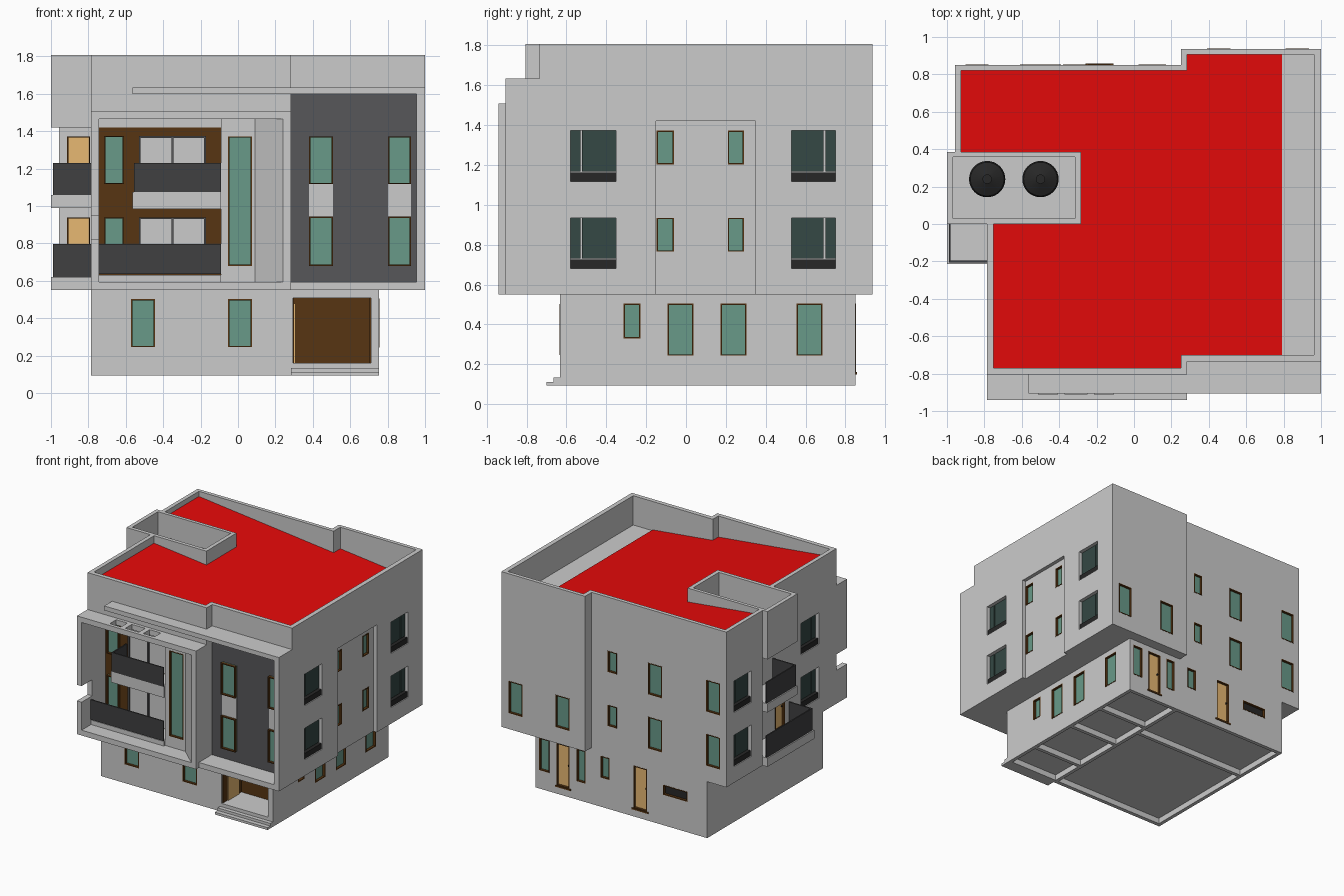
import bpy, bmesh, math

if "Cube" in bpy.data.objects:
    bpy.data.objects.remove(bpy.data.objects["Cube"])

def mat(name, r, g, b):
    m = bpy.data.materials.new(name)
    m.diffuse_color = (r, g, b, 1)
    m.use_nodes = True
    m.node_tree.nodes["Principled BSDF"].inputs["Base Color"].default_value = m.diffuse_color
    return m

GREEN = mat("green_glass", .14, .32, .25)
BROWN = mat("brown", .095, .035, .006)
TAN = mat("tan_wood", .8, .48, .17)
PANEL = mat("dark_panel", .095, .095, .1)
RAIL = mat("railing_dark", .05, .05, .052)
DARK = mat("dark_glass", .035, .065, .058)
BLACK = mat("black", .02, .02, .02)
RED = mat("red_roof", .8, .003, .003)

def finish(name, bm, m=None):
    bmesh.ops.recalc_face_normals(bm, faces=bm.faces)
    me = bpy.data.meshes.new(name)
    bm.to_mesh(me)
    bm.free()
    o = bpy.data.objects.new(name, me)
    bpy.context.collection.objects.link(o)
    if m:
        me.materials.append(m)
    return o

def boxes(name, lst, m=None):
    """One object from boxes given as (x0,x1,y0,y1,z0,z1)."""
    bm = bmesh.new()
    for b in lst:
        vs = bmesh.ops.create_cube(bm, size=1)["verts"]
        for v in vs:
            v.co = [b[2*i] if v.co[i] < 0 else b[2*i+1] for i in range(3)]
    return finish(name, bm, m)

def prism(name, pts, z0, z1, m=None):
    """Extruded outline; z1 may be a function of x for a sloped top."""
    top = z1 if callable(z1) else (lambda x: z1)
    bm = bmesh.new()
    lo = [bm.verts.new((x, y, z0)) for x, y in pts]
    hi = [bm.verts.new((x, y, top(x))) for x, y in pts]
    bm.faces.new(lo)
    bm.faces.new(hi)
    n = len(pts)
    for i in range(n):
        j = (i+1) % n
        bm.faces.new((lo[i], lo[j], hi[j], hi[i]))
    return finish(name, bm, m)

def cut(o, cutter):
    md = o.modifiers.new("cut", "BOOLEAN")
    md.operation, md.solver, md.object = "DIFFERENCE", "EXACT", cutter
    dg = bpy.context.evaluated_depsgraph_get()
    me = bpy.data.meshes.new_from_object(o.evaluated_get(dg))
    o.modifiers.clear()
    o.data = me
    bpy.data.objects.remove(cutter)

# Opening helpers: face letter, wall position, span along wall, outward depth
parts = {k: [] for k in ("window_glass", "window_frames", "dark_window_panes", "dark_window_sills",
                         "doors", "door_knobs", "upper_cuts", "lower_cuts")}

def wb(f, pos, a0, a1, d0, d1, z0, z1):
    s = -1 if f in "FL" else 1
    p, q = sorted((pos + s*d0, pos + s*d1))
    return (a0, a1, p, q, z0, z1) if f in "FB" else (p, q, a0, a1, z0, z1)

def opening(f, pos, a0, a1, z0, z1, kind="window_glass", recess=True):
    if recess:
        parts["lower_cuts" if z1 < .54 else "upper_cuts"].append(wb(f, pos, a0, a1, -.03, .02, z0, z1))
    g, t = (-.018, .007) if recess else (.006, .007)
    parts[kind].append(wb(f, pos, a0, a1, g-.01, g, z0, z1))
    for r in ((a0, a0+t, z0, z1), (a1-t, a1, z0, z1), (a0, a1, z0, z0+t), (a0, a1, z1-t, z1)):
        parts["window_frames"].append(wb(f, pos, r[0], r[1], g-.01, g+.02, r[2], r[3]))
    if kind == "doors":
        zm = (z0+z1)/2
        parts["door_knobs"].append(wb(f, pos, a0+.012, a0+.02, g, g+.01, zm, zm+.012))

def dark_window(f, pos, a0, a1, z0, narrow_first):
    z1 = z0 + .255
    parts["upper_cuts"].append(wb(f, pos, a0, a1, -.04, .02, z0, z1))
    m = a0 + .055 if narrow_first else a1 - .055
    for p, q in ((a0, m-.004), (m+.004, a1)):
        parts["dark_window_panes"].append(wb(f, pos, p, q, -.039, -.03, z0+.05, z1))
    parts["dark_window_sills"].append(wb(f, pos, a0, a1, -.039, -.008, z0, z0+.045))

# Upper storeys with parapet
body = prism("upper_storeys", [(-.785, -.805), (.283, -.805), (.283, -.735), (1, -.735), (1, .935), (.25, .935),
             (.25, .85), (-.957, .85), (-.957, 0), (-.785, 0)], .55, 1.807)
inner = [(-.752, -.77), (.25, -.77), (.25, -.7), (.963, -.7), (.963, .905), (.283, .905), (.283, .82),
         (-.925, .82), (-.925, .385), (-.283, .385), (-.283, 0), (-.752, 0)]
cut(body, prism("roof_cutter", inner, 1.57, 2))
cut(body, boxes("recess_cutter", [(-.743, -.09, -.9, -.63, .593, 1.465), (-1.1, -.785, -.05, .385, .62, 1.42),
                                  (.97, 1.1, -.15, .348, .5, 1.42)]))
cut(body, boxes("tank_cutter", [(-.968, -.315, .03, .358, 1.47, 2)]))

# Sloped red roof
red = [(min(x, .79), y) for x, y in inner]
prism("roof_finish", red, 1.56, lambda x: 1.577 + (.79-x)*.11, RED)

# Tank enclosure bulge on the left
boxes("tank_enclosure_bulge", [(-1, -.968, 0, .385, 1.42, 1.807), (-.97, -.957, 0, .03, 1.42, 1.807),
                               (-.97, -.957, .358, .385, 1.42, 1.807), (-.97, -.957, 0, .385, 1.42, 1.47)])

# Water tanks: ribbed drums with shallow lids
for i, tx in enumerate((-.785, -.5)):
    prof = [(0, 1.675), (.025, 1.675), (.025, 1.66), (.09, 1.63), (.097, 1.615), (.097, 1.58), (.093, 1.575),
            (.093, 1.545), (.097, 1.54), (.097, 1.47), (0, 1.47)]
    bm = bmesh.new()
    vs = [bm.verts.new((r, 0, z)) for r, z in prof]
    es = [bm.edges.new(p) for p in zip(vs, vs[1:])]
    bmesh.ops.spin(bm, geom=vs+es, axis=(0, 0, 1), cent=(0, 0, 0), angle=2*math.pi, steps=32)
    bmesh.ops.remove_doubles(bm, verts=bm.verts, dist=.0005)
    finish(f"water_tank_{i+1}", bm, BLACK).location = (tx, .24, 0)

# Ground storey with porch and open underside
base = boxes("ground_storey", [(-.785, .755, -.632, .85, .093, .55)])
cut(base, boxes("porch_cutter", [(.294, .71, -.7, -.38, .16, .508)]))
cut(base, boxes("underside_cutter", [(-.755, .26, -.6, .35, 0, .14), (-.755, .26, .38, .82, 0, .14),
    (.29, .725, -.3, .1, 0, .14), (.29, .725, .13, .45, 0, .14), (.29, .725, .48, .82, 0, .14),
    (.29, .725, -.6, -.33, 0, .14)]))
boxes("porch_lining", [(.294, .71, -.386, -.378, .16, .508), (.704, .71, -.62, -.38, .16, .508),
                       (.294, .3, -.62, -.38, .16, .508)], BROWN)
boxes("porch_door", [(.298, .308, -.56, -.42, .16, .48)], TAN)
boxes("entrance_steps", [(.283, .755, -.7, -.63, .093, .112), (.283, .755, -.664, -.63, .112, .133)])

# Balcony frame on the front left, splayed on its right side
top = boxes("frame_top", [(-.785, .283, -.94, -.8, 1.465, 1.508)])
cut(top, boxes("slot_cutter", [(a, b, -.912, -.83, 1.4, 1.6) for a, b in ((-.51, -.41), (-.37, -.25), (-.21, -.11))]))
boxes("frame_left_and_sill", [(-.785, -.743, -.94, -.8, .593, .82), (-.785, -.743, -.94, -.8, .95, 1.465),
                              (-.785, .283, -.94, -.62, .55, .593)])
prism("frame_right", [(.24, -.94), (.283, -.94), (.283, -.73), (.09, -.804)], .593, 1.465)
boxes("frame_right_cap", [(.2, .283, -.81, -.73, 1.465, 1.508)])

# Front right surround and ledge
boxes("ledge", [(-.565, 1, -.905, -.73, 1.598, 1.634)])
boxes("right_surround", [(.955, 1, -.905, -.73, .55, 1.598), (.283, .955, -.905, -.73, .55, .593)])
boxes("front_panel", [(.283, .955, -.74, -.73, .593, 1.598)], PANEL)
boxes("panel_spandrels", [(a, b, -.746, -.735, .944, 1.117) for a, b in ((.38, .508), (.802, .925))])
for a, b in ((.38, .508), (.802, .925)):
    for z0, z1 in ((1.117, 1.373), (.68, .944)):
        opening("F", -.74, a, b, z0, z1, recess=False)

# Front balconies
boxes("balcony_back_wall", [(-.743, -.09, -.636, -.628, .593, 1.42)], BROWN)
boxes("front_balcony_slabs", [(-.565, -.09, -.82, -.63, .984, 1.075), (-.743, -.09, -.82, -.63, .58, .63)])
boxes("front_railings", [(-.556, -.09, -.826, -.816, 1.075, 1.23), (-.556, -.546, -.82, -.64, 1.075, 1.23),
                         (-.743, -.09, -.826, -.816, .636, .797)], RAIL)
slide = []
frames = []
for z0, z1 in ((1.08, 1.375), (.636, .94)):
    opening("F", -.636, -.716, -.61, max(z0+.037, .68), z1, recess=False)
    slide.append((-.53, -.17, -.642, -.63, z0, z1))
    for x in (-.53, -.355, -.182):
        frames.append((x, x+.01, -.655, -.64, z0, z1))
    frames.append((-.53, -.172, -.655, -.64, z1-.01, z1))
boxes("sliding_doors", slide)
boxes("sliding_door_frames", frames, PANEL)
opening("F", -.805, -.053, .075, .68, 1.373)

# Left side balconies
boxes("left_balcony_slabs", [(-1, -.78, 0, .385, .99, 1.06), (-1, -.78, -.215, .385, .55, .62)])
rl = []
for y0, z0, z1 in ((.005, 1.06, 1.23), (-.205, .62, .797)):
    rl += [(-.99, -.98, y0, .385, z0, z1), (-.985, -.785, y0, y0+.01, z0, z1)]
boxes("left_railings", rl, RAIL)
for z0, z1 in ((1.06, 1.373), (.62, .94)):
    opening("F", .385, -.914, -.79, z0, z1, "doors", recess=False)
opening("L", -.785, -.14, -.02, .62, .94, "doors")

# Side and rear windows of the upper storeys
for z0 in (1.118, .68):
    dark_window("R", 1, -.58, -.35, z0, True)
    dark_window("R", 1, .53, .75, z0, False)
    dark_window("L", -.785, -.58, -.35, z0, True)
    dark_window("L", -.957, .53, .75, z0, False)
    zt = z0 + .255
    for a, b in ((-.15, -.06), (.208, .29)):
        opening("R", .97, a+.002, b, zt-.17, zt)
    opening("B", .85, .025, .106, zt-.17, zt)
    opening("B", .85, -.38, -.255, z0, zt)
    opening("B", .85, -.9, -.777, z0, zt)
for a, b in ((.39, .515), (.81, .935)):
    opening("B", .935, a, b, .68, .94)

# Ground storey windows and doors
for a, b in ((-.572, -.444), (-.053, .075)):
    opening("F", -.632, a, b, .246, .503)
for a, b, z in ((-.313, -.228, .33), (-.093, .038, .243), (.173, .303, .243), (.554, .684, .243)):
    opening("R", .755, a, b, z, .505)
for a, b, z in ((.63, .72, .243), (.305, .385, .243), (.09, .17, .33)):
    opening("B", .85, a, b, z, .505)
for a, b in ((.448, .565), (-.245, -.125)):
    opening("B", .85, a, b, .16, .505, "doors")
opening("B", .85, -.61, -.39, .34, .42, "dark_window_sills")
boxes("door_threshold", [(-.26, -.11, .84, .857, .15, .162), (.435, .575, .84, .857, .15, .162)], BROWN)

# Cut the openings and fill them
cut(body, boxes("upper_opening_cutter", parts["upper_cuts"]))
cut(base, boxes("lower_opening_cutter", parts["lower_cuts"]))
for k, m in (("window_glass", GREEN), ("window_frames", BROWN), ("dark_window_panes", DARK),
             ("dark_window_sills", BLACK), ("doors", TAN), ("door_knobs", BLACK)):
    boxes(k, parts[k], m)
